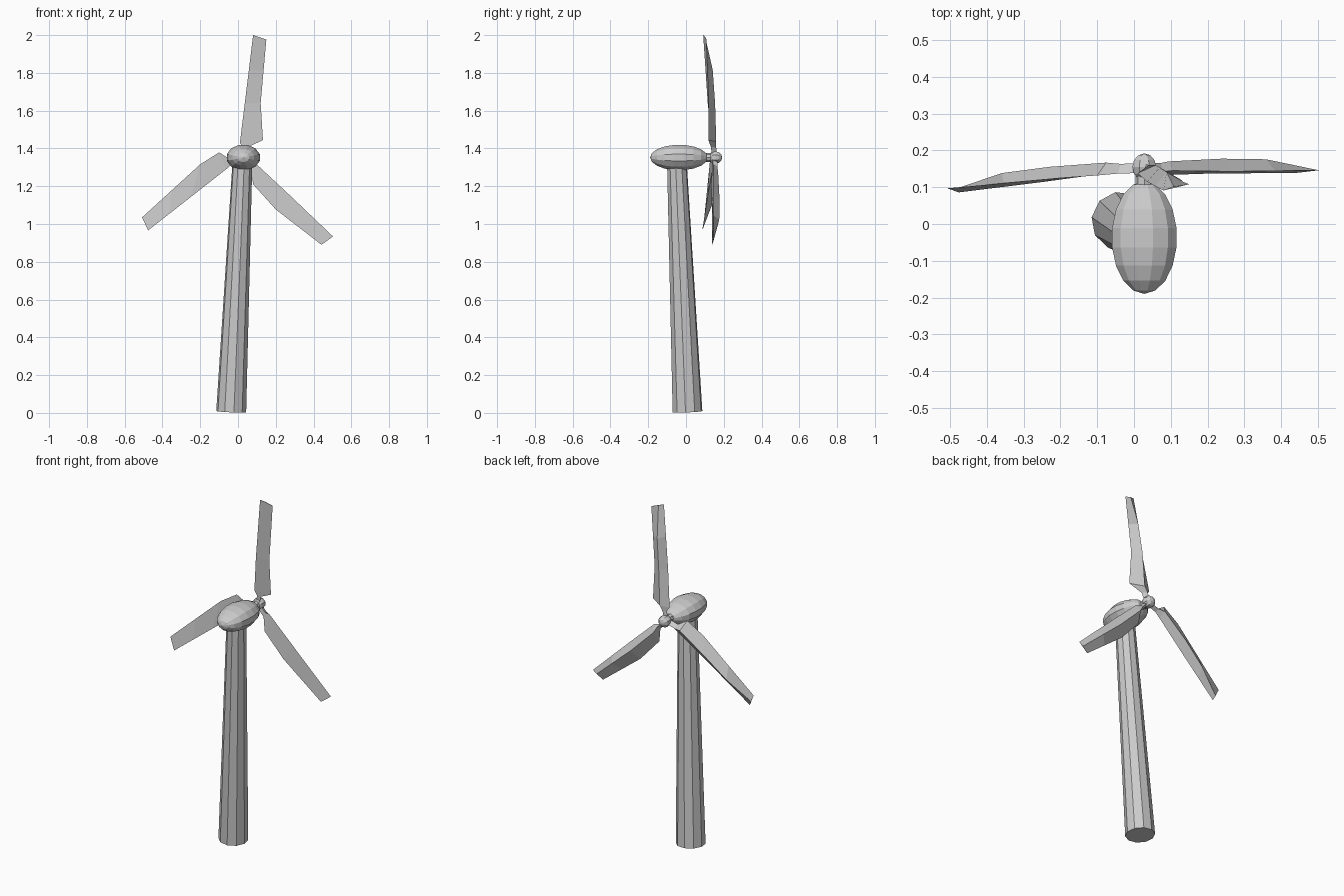
import bpy, bmesh
from math import radians
from mathutils import Vector, Matrix

if "Cube" in bpy.data.objects:
    bpy.data.objects.remove(bpy.data.objects["Cube"])

HUB = Vector((0.028, 0.155, 1.352))


def finish(name, bm):
    bmesh.ops.recalc_face_normals(bm, faces=bm.faces)
    mesh = bpy.data.meshes.new(name)
    bm.to_mesh(mesh)
    bm.free()
    obj = bpy.data.objects.new(name, mesh)
    bpy.context.collection.objects.link(obj)
    return obj


def tapered_rod(name, a, b, r1, r2, sides):
    a, b = Vector(a), Vector(b)
    turn = (b - a).to_track_quat('Z', 'Y').to_matrix().to_4x4()
    bm = bmesh.new()
    bmesh.ops.create_cone(bm, cap_ends=True, segments=sides, radius1=r1, radius2=r2,
                          depth=(b - a).length,
                          matrix=Matrix.Translation((a + b) / 2) @ turn)
    return finish(name, bm)


def ellipsoid(name, centre, radii, segments, rings):
    # poles point along y, facets straddle the x and z axes
    bm = bmesh.new()
    m = (Matrix.Translation(centre) @ Matrix.Diagonal((*radii, 1))
         @ Matrix.Rotation(radians(90), 4, 'X')
         @ Matrix.Rotation(radians(180 / segments), 4, 'Z'))
    bmesh.ops.create_uvsphere(bm, u_segments=segments, v_segments=rings, radius=1, matrix=m)
    return finish(name, bm)


def blade(name, stations):
    # each station is (straight edge, wide edge); a ridge bulges out at the back
    s = [(Vector(a), Vector(b)) for a, b in stations]
    across = (s[0][1] - s[0][0]).normalized() * 0.014
    neck = HUB - Vector((0, 0.015, 0))
    near = neck.lerp((s[0][0] * 2 + s[0][1]) / 3, 0.65)
    outer = tuple(s[1][i].lerp(s[2][i], 0.5) for i in (0, 1))
    sections = [(neck - across, neck + across), (near - across, near + across),
                s[0], s[1], outer, s[2]]
    thickness = (0.025, 0.025, 0.03, 0.037, 0.034, 0.004)
    bm = bmesh.new()
    rows = []
    for (a, b), t in zip(sections, thickness):
        ridge = a.lerp(b, 0.4) + Vector((0, t, 0))
        rows.append([bm.verts.new(p) for p in (a, b, ridge)])
    for r, q in zip(rows, rows[1:]):
        for i in range(3):
            j = (i + 1) % 3
            bm.faces.new((r[i], r[j], q[j], q[i]))
    bm.faces.new(rows[0])
    bm.faces.new(rows[-1])
    return finish(name, bm)


# leaning tower
tapered_rod("tower", (-0.036, 0.008, 0.006), (0.023, -0.048, 1.32), 0.08, 0.053, 10)

# nacelle, shaft and hub
ellipsoid("nacelle", (0.028, -0.037, 1.352), (0.092, 0.153, 0.07), 12, 9)
tapered_rod("shaft", (0.028, 0.06, 1.352), HUB, 0.024, 0.024, 8)
ellipsoid("hub", HUB, (0.035, 0.037, 0.035), 8, 6)

# blades: root, middle and tip stations
blade("upper_blade", [
    ((0.01, 0.138, 1.43), (0.132, 0.118, 1.445)),
    ((0.036, 0.115, 1.64), (0.12, 0.12, 1.64)),
    ((0.08, 0.091, 2.0), (0.15, 0.108, 1.977))])
blade("left_blade", [
    ((-0.06, 0.140, 1.292), (-0.10, 0.132, 1.379)),
    ((-0.25, 0.114, 1.143), (-0.20, 0.125, 1.316)),
    ((-0.476, 0.086, 0.966), (-0.508, 0.097, 1.035))])
blade("right_blade", [
    ((0.105, 0.145, 1.31), (0.08, 0.133, 1.21)),
    ((0.265, 0.143, 1.161), (0.20, 0.137, 1.077)),
    ((0.503, 0.146, 0.934), (0.442, 0.139, 0.89))])
